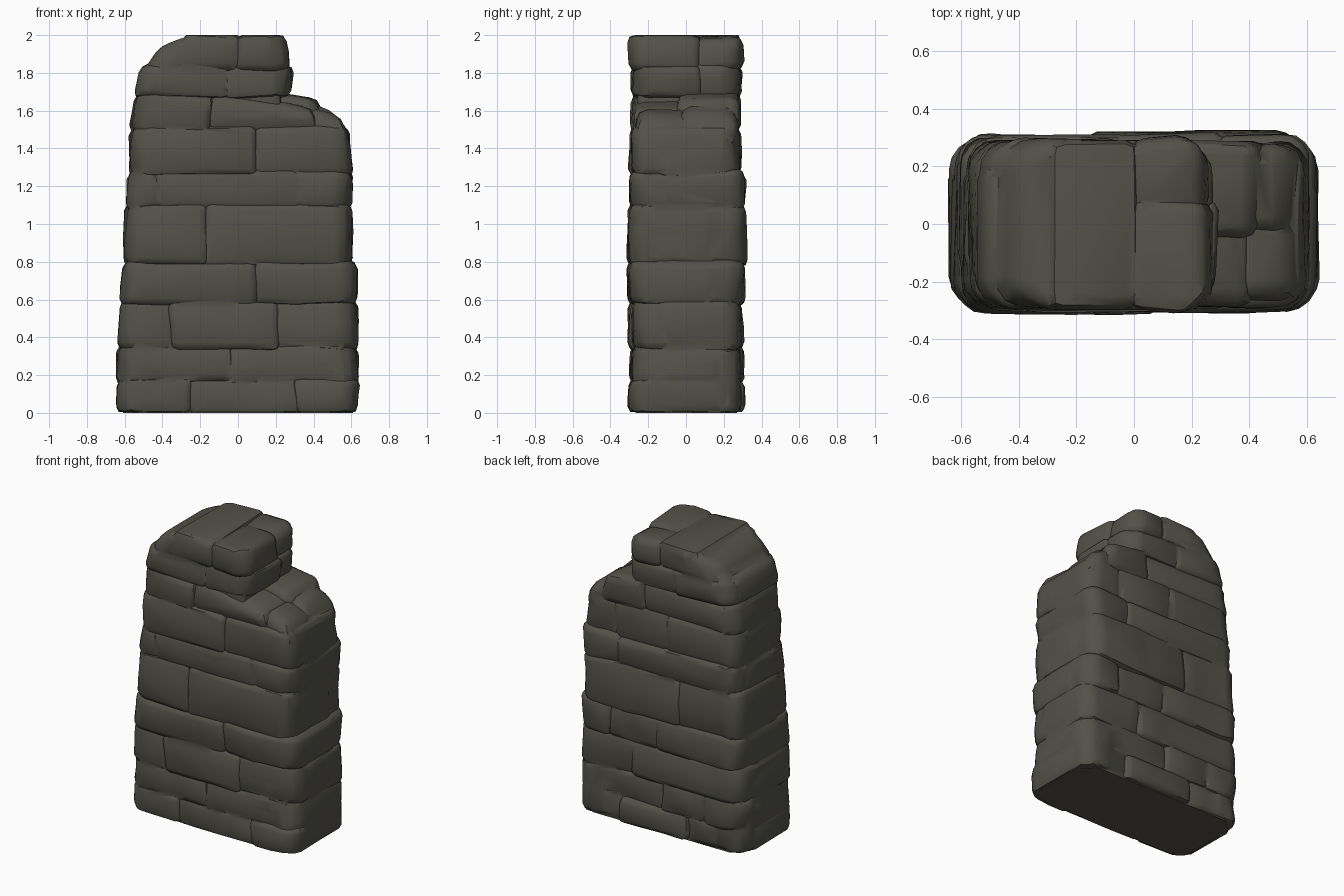
import bpy, bmesh, random
from mathutils import Vector, noise

if "Cube" in bpy.data.objects:
    bpy.data.objects.remove(bpy.data.objects["Cube"])

random.seed(11)
stone = bpy.data.materials.new("dark_olive_stone")
stone.diffuse_color = (0.085, 0.083, 0.066, 1)
stone.use_nodes = True
stone.node_tree.nodes["Principled BSDF"].inputs["Base Color"].default_value = stone.diffuse_color
stones = bpy.data.collections.new("stones")
bpy.context.scene.collection.children.link(stones)


def interp(profile, z):
    for (z0, a), (z1, b) in zip(profile, profile[1:]):
        if z <= z1:
            return a + (b - a) * max(0, z - z0) / (z1 - z0)
    return profile[-1][1]


# Outline of the ruined wall: x at each height
LEFT = [(0, -.635), (.35, -.635), (.6, -.62), (.79, -.61), (1.1, -.592),
        (1.5, -.562), (1.68, -.55), (1.83, -.51)]
RIGHT = [(0, .635), (.35, .63), (.58, .632), (.79, .628), (.81, .605),
         (1.1, .60), (1.3, .61), (1.5, .58)]


def brick(name, bottom, top, y, z, zr=None, bevel=.042, jit=.011, corner="", cut=.065):
    """Worn stone: bottom/top are x ranges, z the height range, zr the top height
    on the right end, corner the ends (L, R) whose upright edges are cut off."""
    zr = z[1] if zr is None else zr
    r = lambda s=jit: random.uniform(-s, s)
    bm = bmesh.new()
    v = []
    for (xa, xb), za, zb in ((bottom, z[0], z[0]), (top, z[1], zr)):
        for x, yy, h in ((xa, y[0], za), (xb, y[0], zb),
                         (xb, y[1], zb), (xa, y[1], za)):
            v.append(bm.verts.new((x + r(), yy + r(), h + r(jit * .7))))
    for f in ((3, 2, 1, 0), (4, 5, 6, 7), (0, 1, 5, 4), (1, 2, 6, 5),
              (2, 3, 7, 6), (3, 0, 4, 7)):
        bm.faces.new([v[i] for i in f])
    upright = [bm.edges.get((v[i], v[i + 4])) for i, c in enumerate("LRRL")
               if c in corner and (abs(y[0]) > .2 if i < 2 else y[1] > .2)]
    if upright:
        bmesh.ops.bevel(bm, geom=upright, offset=cut, segments=1, affect='EDGES')
    if bevel:
        bmesh.ops.bevel(bm, geom=bm.edges[:], offset=bevel, segments=2,
                        profile=.5, affect='EDGES', clamp_overlap=True)
        # cut long stones across so their faces can undulate
        n = max(1, int((bottom[1] - bottom[0]) / .2))
        cuts = [((bottom[0] + (bottom[1] - bottom[0]) * (i + 1) / (n + 1) + r(.03), 0, 0),
                 (1, 0, r(.25))) for i in range(n)]
        cuts.append(((0, 0, (z[0] + z[1]) / 2), (r(.05), 0, 1)))
        for co, no in cuts:
            bmesh.ops.bisect_plane(bm, geom=bm.verts[:] + bm.edges[:] + bm.faces[:],
                                   plane_co=co, plane_no=Vector(no))
        for p in bm.verts:
            p.co += noise.noise_vector(p.co * 7) * .013
    for p in bm.verts:
        p.co.z = min(2, max(.004 if bevel else 0, p.co.z))
    bmesh.ops.triangulate(bm, faces=bm.faces[:])
    bmesh.ops.recalc_face_normals(bm, faces=bm.faces[:])
    me = bpy.data.meshes.new(name)
    bm.to_mesh(me)
    bm.free()
    me.materials.append(stone)
    ob = bpy.data.objects.new(name, me)
    (stones if bevel else bpy.context.scene.collection).objects.link(ob)
    return ob


# Solid core that all stones are merged onto
core = brick("ruined_stone_wall", (-.61, .61), (-.53, .53), (-.267, .27), (0, 1.47),
             bevel=0, jit=0, corner="LR", cut=.09)
brick("upper_fill", (-.50, .24), (-.36, .22), (-.25, .25), (1.40, 1.93), bevel=.02, jit=0)

# Courses: bottom, top, half depth, front joints, back joints
COURSES = [
    (.012, .17, .287, [-.25, .32], [-.2, .3]),
    (.17, .35, .287, [-.05], [-.35, -.02]),
    (.35, .58, .284, [-.35, .2], [.2]),
    (.58, .79, .302, [.1], [0, .38]),
    (.79, 1.09, .298, [-.17], [-.15]),
    (1.09, 1.27, .29, [-.42, .32], [.3]),
    (1.27, 1.50, .282, [.1], [-.05, .34]),
]
for n, (z0, z1, d, front, back) in enumerate(COURSES):
    for side, joints in (("front", front), ("back", back)):
        k = len(joints)
        for i in range(k + 1):
            first, last = i == 0, i == k
            b0 = interp(LEFT, z0 + .02) if first else joints[i - 1] - .017
            t0 = interp(LEFT, z1 - .02) if first else joints[i - 1] - .017
            b1 = interp(RIGHT, z0 + .02) if last else joints[i] + .017
            t1 = interp(RIGHT, z1 - .02) if last else joints[i] + .017
            o = random.uniform(-.004, .02)
            e = d - .08 if first or last else .02
            y = (-d - o, e - .013) if side == "front" else (-e, d + o)
            brick(f"{side}_stone_{n}_{i}", (b0, b1), (t0, t1), y,
                  (z0 - .016, z1 + .016), corner="L" * first + "R" * last)

# Tall footing stones at both ends
for name, a, b in (("left_footing", -.63, -.40), ("right_footing", .40, .63)):
    brick(name, (a, b), (a, b), (-.283, .285), (.005, .35), corner="L" if a < 0 else "R")

# Broken course below the step, lower towards the right
brick("step_left_front", (-.562, -.14), (-.55, -.14), (-.287, .2), (1.48, 1.69), corner="L")
brick("step_left_back", (-.565, .14), (-.547, .14), (-.2, .287), (1.48, 1.69), corner="L")
brick("step_mid_front", (-.17, .45), (-.17, .39), (-.285, .1), (1.48, 1.70), 1.62, bevel=.06)
brick("step_mid_back", (.11, .48), (.11, .42), (-.05, .29), (1.48, 1.715), 1.66, bevel=.05)
brick("step_end_front", (.34, .60), (.36, .55), (-.26, .03), (1.40, 1.62), 1.57, bevel=.06)
brick("step_end_back", (.38, .60), (.38, .535), (-.04, .275), (1.40, 1.64), 1.58, bevel=.06)

# Course beside the step
brick("upper_front", (-.55, -.04), (-.515, -.04), (-.29, .2), (1.665, 1.85), corner="L")
brick("upper_front_right", (-.08, .28), (-.08, .28), (-.285, .09), (1.66, 1.85), corner="R")
brick("upper_back", (-.55, -.09), (-.51, -.09), (-.2, .29), (1.665, 1.85), corner="L")
brick("upper_back_right", (-.13, .265), (-.13, .27), (.04, .29), (1.665, 1.85), corner="R")

# Top stones, with a worn left shoulder
brick("top_shoulder", (-.505, -.15), (-.41, -.15), (-.29, .29), (1.80, 1.95), 2.01,
      bevel=.05, corner="L")
brick("top_middle", (-.36, .015), (-.28, .015), (-.295, .29), (1.80, 2.01), bevel=.055)
brick("top_right_front", (-.015, .28), (-.015, .255), (-.30, .08), (1.81, 2.01), 2.0,
      bevel=.055, corner="R")
brick("top_right_back", (-.02, .265), (-.02, .25), (.045, .30), (1.81, 2.005), 1.985,
      bevel=.055, corner="R")

# Merge every stone into one shell
union = core.modifiers.new("union", 'BOOLEAN')
union.operation = 'UNION'
union.operand_type = 'COLLECTION'
union.collection = stones
union.solver = 'EXACT'
bpy.context.view_layer.objects.active = core
core.select_set(True)
bpy.ops.object.modifier_apply(modifier=union.name)
for ob in list(stones.objects):
    bpy.data.objects.remove(ob, do_unlink=True)
core.data.materials.clear()
core.data.materials.append(stone)
for p in core.data.polygons:
    p.material_index = 0
bpy.ops.object.shade_smooth_by_angle(angle=.8)
